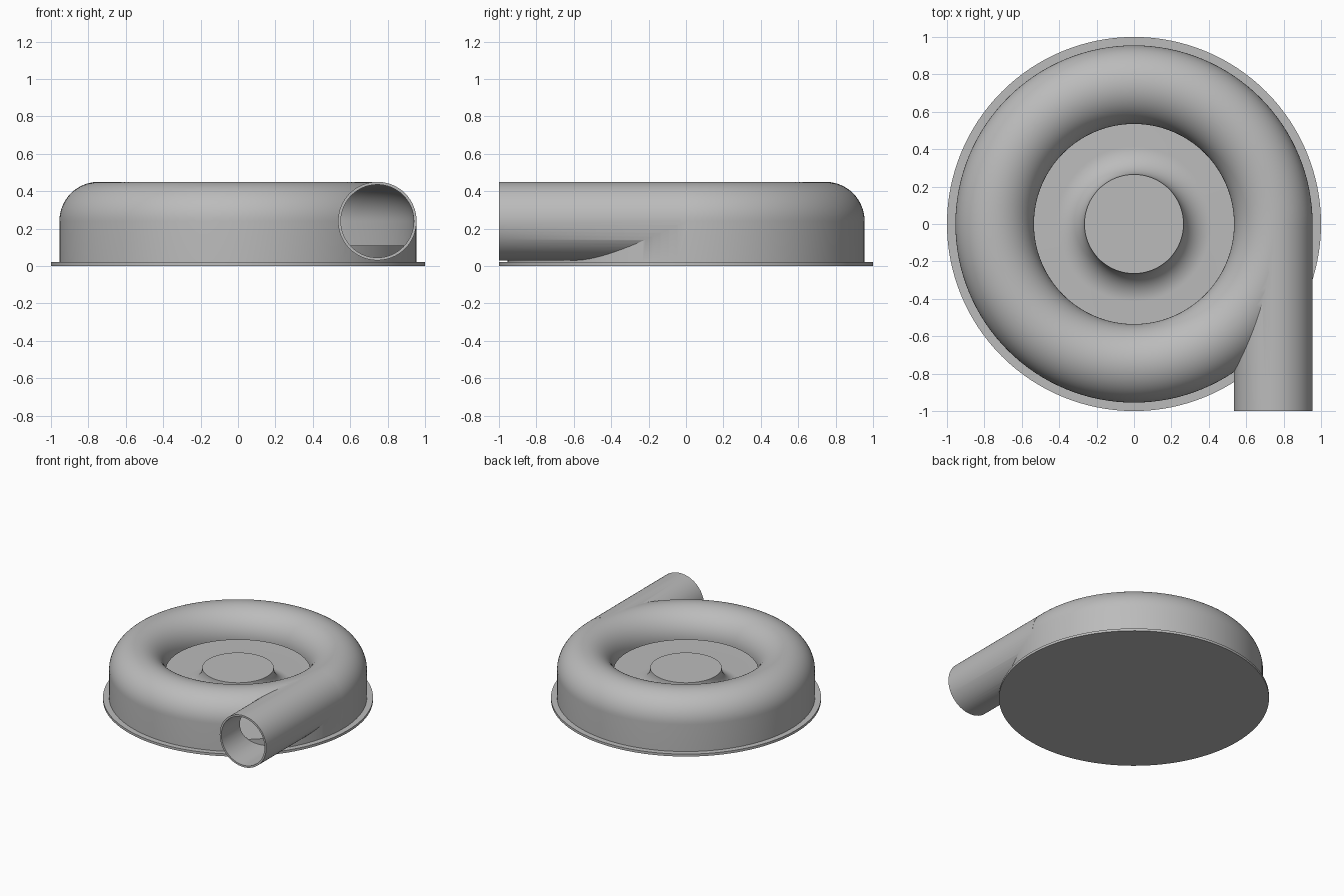
import bpy, bmesh
from math import sin, cos, pi, radians
from mathutils import Matrix

if "Cube" in bpy.data.objects:
    bpy.data.objects.remove(bpy.data.objects["Cube"])

grey = bpy.data.materials.new("plain grey")
grey.use_nodes = True
grey.diffuse_color = (0.5, 0.5, 0.5, 1)
grey.node_tree.nodes["Principled BSDF"].inputs["Base Color"].default_value = (0.5, 0.5, 0.5, 1)

RING, TUBE, AXIS, WALL = 0.745, 0.21, 0.24, 0.015


def add_object(name, bm):
    bmesh.ops.recalc_face_normals(bm, faces=bm.faces)
    mesh = bpy.data.meshes.new(name)
    bm.to_mesh(mesh)
    bm.free()
    mesh.materials.append(grey)
    obj = bpy.data.objects.new(name, mesh)
    bpy.context.collection.objects.link(obj)
    return obj


def arc(cx, cz, r, start, end, steps):
    angles = [radians(start + (end - start) * i / steps) for i in range(steps + 1)]
    return [(cx + r * cos(a), cz + r * sin(a)) for a in angles]


def lathe(name, profile, segments=128):
    """Revolve a profile, which begins and ends on the axis, about z."""
    bm = bmesh.new()
    verts = [bm.verts.new((r, 0, z)) for r, z in profile]
    edges = [bm.edges.new(pair) for pair in zip(verts, verts[1:])]
    bmesh.ops.spin(bm, geom=verts + edges, cent=(0, 0, 0), axis=(0, 0, 1),
                   angle=2 * pi, steps=segments)
    bmesh.ops.remove_doubles(bm, verts=bm.verts, dist=1e-5)
    return add_object(name, bm)


def pipe(name, radius, front, back):
    bm = bmesh.new()
    place = Matrix.Translation((RING, (front + back) / 2, AXIS)) @ Matrix.Rotation(pi / 2, 4, "X")
    bmesh.ops.create_cone(bm, cap_ends=True, segments=64, radius1=radius,
                          radius2=radius, depth=back - front, matrix=place)
    return add_object(name, bm)


def combine(target, other, operation):
    mod = target.modifiers.new(operation.lower(), "BOOLEAN")
    mod.operation, mod.object, mod.solver = operation, other, "EXACT"
    other.hide_render = True
    other.hide_set(True)


def ring_solid(name, radius, bottom, middle):
    """Straight outer wall under a half-round top, filled in to the axis."""
    return lathe(name, [(0, bottom), (RING + radius, bottom)]
                 + arc(RING, AXIS, radius, 0, 180, 32)
                 + [(RING - radius, middle), (0, middle)])


# Hollow ring housing with its tangential outlet pipe
housing = ring_solid("housing", TUBE, 0.015, 0.2)
combine(housing, pipe("outlet_pipe", TUBE, -1, -0.03), "UNION")
combine(housing, ring_solid("hollow_cutter", TUBE - WALL, -0.05, 0.238), "DIFFERENCE")
combine(housing, pipe("bore_cutter", TUBE - WALL, -1.1, -0.03), "DIFFERENCE")

# Bake the cuts and drop the helpers
bpy.context.view_layer.update()
baked = bpy.data.meshes.new_from_object(housing.evaluated_get(bpy.context.evaluated_depsgraph_get()))
helpers = [m.object for m in housing.modifiers]
housing.modifiers.clear()
housing.data = baked
for helper in helpers:
    bpy.data.objects.remove(helper)

# Base plate, raised floor and flared hub
base = lathe("base_and_hub", [(0, 0), (1, 0), (1, 0.02), (0.938, 0.02), (0.938, 0.11)]
             + arc(0.415, 0.26, 0.15, 270, 180, 16) + [(0, 0.26)])

for obj in (housing, base):
    bpy.ops.object.select_all(action="DESELECT")
    obj.select_set(True)
    bpy.context.view_layer.objects.active = obj
    bpy.ops.object.shade_smooth_by_angle(angle=radians(30))
